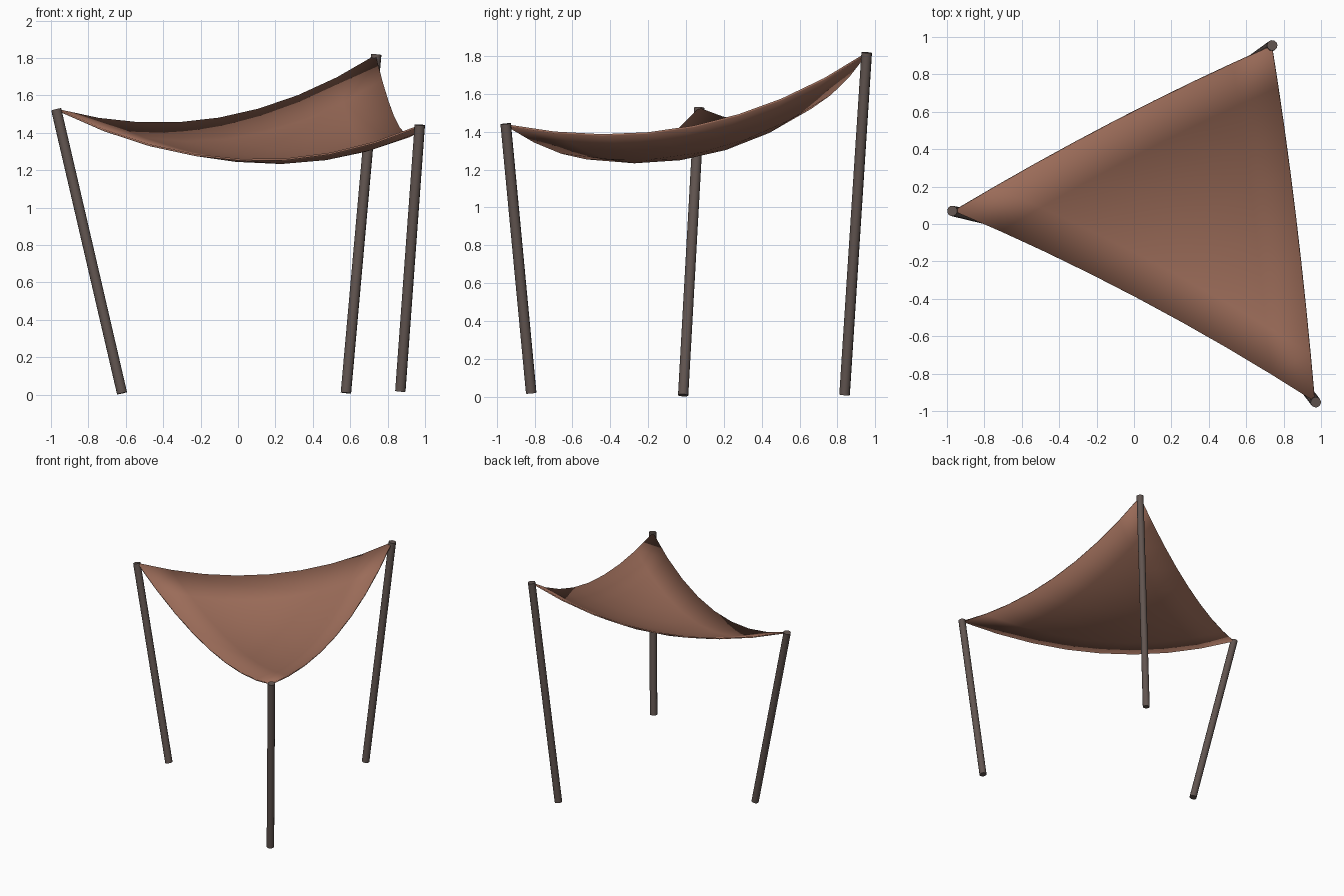
import bpy, bmesh
from mathutils import Vector

if "Cube" in bpy.data.objects:
    bpy.data.objects.remove(bpy.data.objects["Cube"])


def material(name, rgb):
    m = bpy.data.materials.new(name)
    m.diffuse_color = (*rgb, 1)
    m.use_nodes = True
    m.node_tree.nodes["Principled BSDF"].inputs["Base Color"].default_value = m.diffuse_color
    return m


def add_object(name, bm, mat):
    mesh = bpy.data.meshes.new(name)
    bm.to_mesh(mesh)
    bm.free()
    ob = bpy.data.objects.new(name, mesh)
    bpy.context.collection.objects.link(ob)
    mesh.materials.append(mat)
    bpy.context.view_layer.objects.active = ob
    bpy.ops.object.select_all(action='DESELECT')
    ob.select_set(True)
    bpy.ops.object.shade_smooth_by_angle(angle=0.7)
    return ob


wood = material("dark_post", (0.12, 0.09, 0.08))
cloth = material("brown_cloth", (0.33, 0.15, 0.10))
R = 0.028

# Three leaning posts: base centre, top centre
posts = {
    "left_post": ((-0.62, -0.015, 0.007), (-0.972, 0.07, 1.525)),
    "back_post": ((0.577, 0.838, 0.009), (0.739, 0.955, 1.818)),
    "right_post": ((0.868, -0.818, 0.018), (0.972, -0.953, 1.442)),
}
for name, (base, top) in posts.items():
    base, top = Vector(base), Vector(top)
    axis = top - base
    bm = bmesh.new()
    bmesh.ops.create_cone(bm, cap_ends=True, segments=12, radius1=R, radius2=R,
                          depth=axis.length)
    bm.transform(axis.to_track_quat('Z', 'Y').to_matrix().to_4x4())
    bmesh.ops.translate(bm, verts=bm.verts, vec=(base + top) / 2)
    add_object(name, bm, wood)

# Triangular sail: barycentric grid sagging along the normal of its corner plane
A, B, C = Vector((-0.965, 0.07, 1.522)), Vector((0.737, 0.953, 1.812)), Vector((0.967, -0.95, 1.434))
down = (B - A).cross(C - A).normalized()
N = 8
bm = bmesh.new()
grid = {}
for i in range(N + 1):
    for j in range(N + 1 - i):
        b, c = i / N, j / N
        a = 1 - b - c
        sag = 4 * (0.195 * a * b + 0.228 * a * c + 0.2 * b * c) + 27 * 0.04 * a * b * c
        grid[i, j] = bm.verts.new(A * a + B * b + C * c + down * sag)
for i in range(N):
    for j in range(N - i):
        bm.faces.new((grid[i, j], grid[i, j + 1], grid[i + 1, j]))
        if i + j < N - 1:
            bm.faces.new((grid[i + 1, j], grid[i, j + 1], grid[i + 1, j + 1]))
bmesh.ops.recalc_face_normals(bm, faces=bm.faces)
if sum(f.normal.z for f in bm.faces) < 0:
    bmesh.ops.reverse_faces(bm, faces=bm.faces)
sail = add_object("shade_sail", bm, cloth)
solid = sail.modifiers.new("thickness", 'SOLIDIFY')
solid.thickness = 0.01
solid.offset = 0
